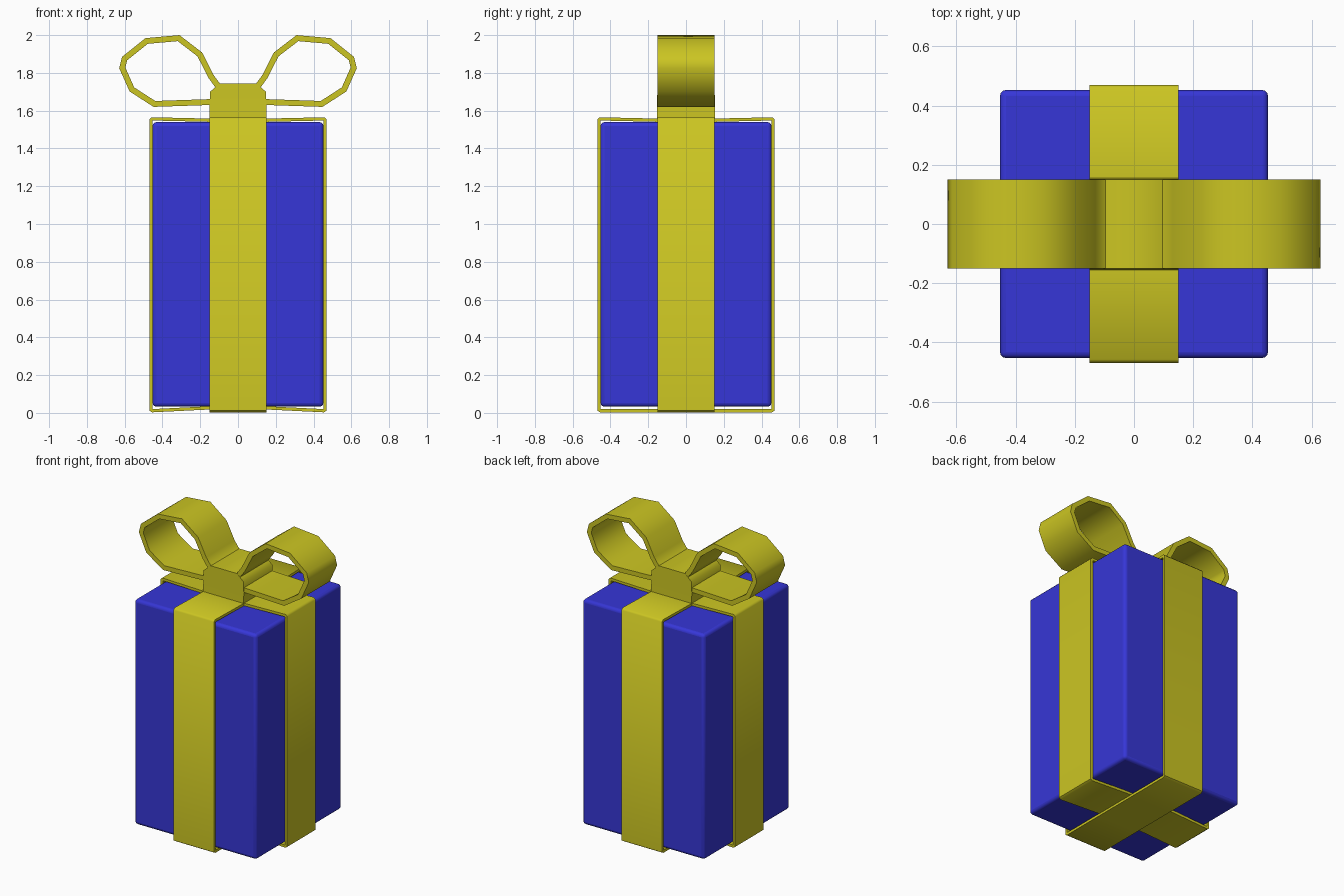
import bpy, bmesh
from mathutils import Vector, Matrix
from math import radians

if "Cube" in bpy.data.objects:
    bpy.data.objects.remove(bpy.data.objects["Cube"])


def material(name, rgb):
    m = bpy.data.materials.new(name)
    m.diffuse_color = (*rgb, 1)
    m.use_nodes = True
    m.node_tree.nodes["Principled BSDF"].inputs["Base Color"].default_value = m.diffuse_color
    return m


BLUE = material("blue_paper", (0.037, 0.037, 0.68))
YELLOW = material("yellow_ribbon", (0.60, 0.56, 0.016))


def finish(name, bm, mat, bevel=0.0, segments=2, angle=45):
    bmesh.ops.recalc_face_normals(bm, faces=bm.faces)
    me = bpy.data.meshes.new(name)
    bm.to_mesh(me)
    bm.free()
    me.materials.append(mat)
    ob = bpy.data.objects.new(name, me)
    bpy.context.collection.objects.link(ob)
    if bevel:
        mod = ob.modifiers.new("bevel", 'BEVEL')
        mod.width, mod.segments = bevel, segments
        mod.limit_method, mod.angle_limit = 'ANGLE', radians(40)
    bpy.ops.object.select_all(action='DESELECT')
    bpy.context.view_layer.objects.active = ob
    ob.select_set(True)
    bpy.ops.object.shade_smooth_by_angle(angle=radians(angle))
    return ob


def inset(pts, t, closed):
    # mitred offset to the left of the path direction
    out, n = [], len(pts)
    for i, p in enumerate(pts):
        a = pts[i - 1] if closed or i else None
        b = pts[(i + 1) % n] if closed or i < n - 1 else None
        d1 = (p - a).normalized() if a else (b - p).normalized()
        d2 = (b - p).normalized() if b else d1
        n1, n2 = Vector((-d1.y, d1.x)), Vector((-d2.y, d2.x))
        out.append(p + (n1 + n2) * t / (1 + n1.dot(n2)))
    return out


def ribbon(name, path, width, thick, closed, turn=0, angle=50):
    # ribbon following an x-z path (counter-clockwise, outer edge), wide in y
    outer = [Vector(p) for p in path]
    inner = inset(outer, thick, closed)
    bm = bmesh.new()
    rot = Matrix.Rotation(radians(turn), 3, 'Z')
    rings = [[bm.verts.new(rot @ Vector((p.x, s * width / 2, p.y)))
              for p, s in ((o, -1), (o, 1), (i, 1), (i, -1))]
             for o, i in zip(outer, inner)]
    n = len(rings)
    for k in range(n if closed else n - 1):
        a, b = rings[k], rings[(k + 1) % n]
        for j in range(4):
            bm.faces.new((a[j], a[(j + 1) % 4], b[(j + 1) % 4], b[j]))
    if not closed:
        bm.faces.new(rings[0])
        bm.faces.new(rings[-1])
    return finish(name, bm, YELLOW, angle=angle)


# gift box
bm = bmesh.new()
bmesh.ops.create_cube(bm, size=1, matrix=Matrix.Translation((0, 0, 0.786)) @ Matrix.Diagonal((0.905, 0.905, 1.506, 1)))
finish("gift_box", bm, BLUE, 0.02, 3)

# two bands crossing around the box; the front-back one passes below the other
for name, turn, dip in (("band_left_right", 0, 0.018), ("band_front_back", 90, 0.003)):
    half = [(0.15, dip), (0.455, 0.003), (0.469, 0.012), (0.469, 1.553), (0.457, 1.565), (0.15, 1.558)]
    ribbon(name, half + [(-x, z) for x, z in reversed(half)], 0.30, 0.017, True, turn)

# bow loops, mirrored by turning half way round
loop = [(0.10, 1.63), (0.15, 1.63), (0.447, 1.62), (0.574, 1.702), (0.629, 1.825), (0.614, 1.885),
        (0.49, 1.984), (0.31, 2.0), (0.19, 1.908), (0.13, 1.79), (0.095, 1.742), (0.06, 1.732)]
for name, turn in (("bow_loop_right", 0), ("bow_loop_left", 180)):
    ribbon(name, loop, 0.30, 0.031, False, turn, 60)

# knot, running from the crossing of the bands up between the loops
bm = bmesh.new()
rings = []
for hx, hy, z in ((0.15, 0.155, 1.55), (0.15, 0.153, 1.62), (0.148, 0.152, 1.70), (0.098, 0.151, 1.743)):
    rings.append([bm.verts.new((sx * hx, sy * hy, z)) for sx, sy in ((-1, -1), (1, -1), (1, 1), (-1, 1))])
for a, b in zip(rings, rings[1:]):
    for j in range(4):
        bm.faces.new((a[j], a[(j + 1) % 4], b[(j + 1) % 4], b[j]))
bm.faces.new(rings[0])
bm.faces.new(rings[-1])
finish("bow_knot", bm, YELLOW, 0, 2, 60)
